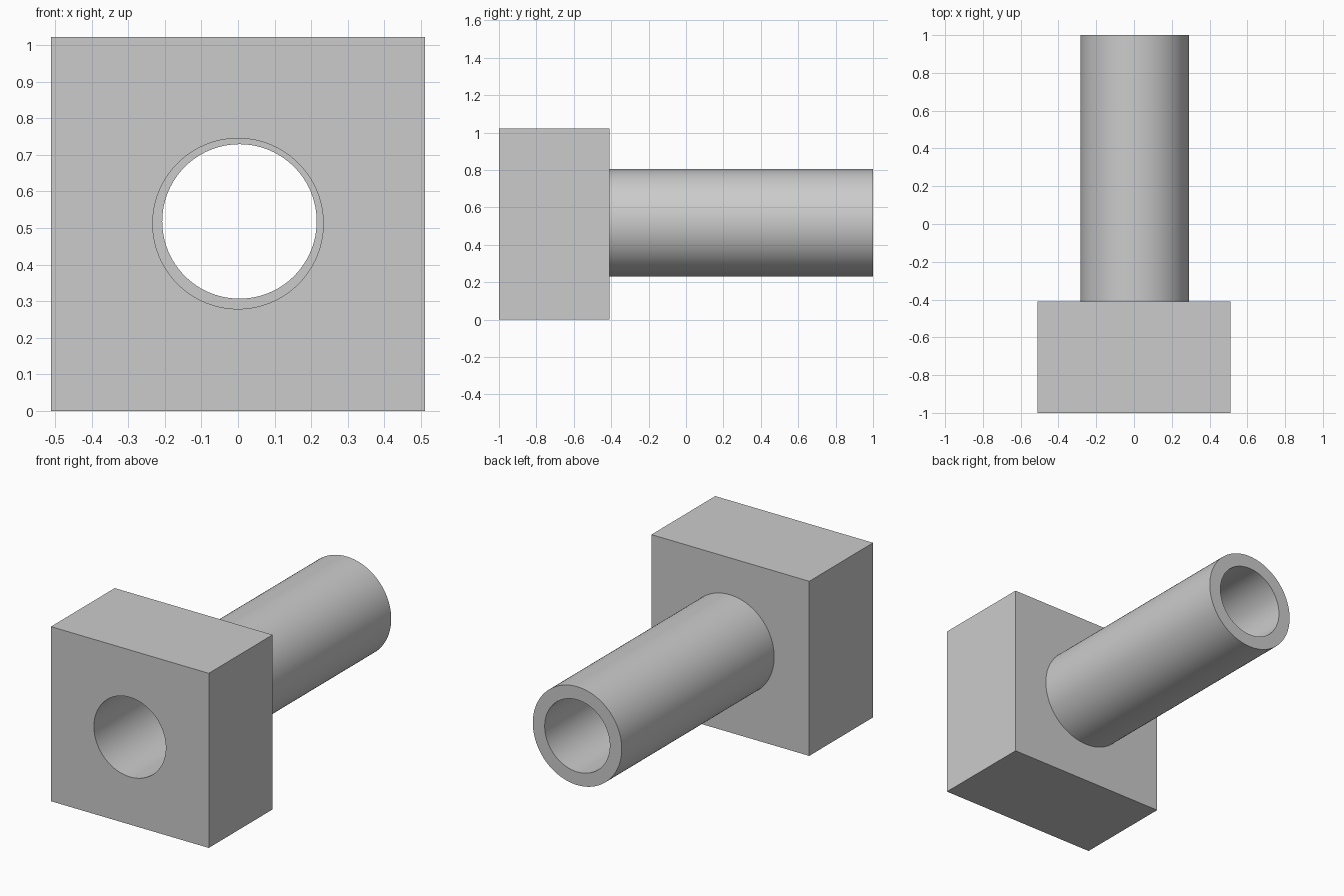
import bpy
import bmesh
from math import cos, sin, pi, radians

cube = bpy.data.objects.get("Cube")
if cube:
    bpy.data.objects.remove(cube, do_unlink=True)

grey = bpy.data.materials.new("plain grey")
grey.use_nodes = True
colour = (0.6, 0.6, 0.6, 1)
grey.diffuse_color = colour
grey.node_tree.nodes["Principled BSDF"].inputs["Base Color"].default_value = colour


def circle(cx, cz, radius, sides=96):
    return [(cx + radius * cos(2 * pi * i / sides),
             cz + radius * sin(2 * pi * i / sides)) for i in range(sides)]


def extrude_profile(name, loops, front, back):
    """Extrude an outline with holes along y, from front to back."""
    curve = bpy.data.curves.new(name, "CURVE")
    curve.dimensions = "2D"
    curve.fill_mode = "BOTH"
    curve.extrude = (back - front) / 2
    for loop in loops:
        spline = curve.splines.new("POLY")
        spline.points.add(len(loop) - 1)
        for point, (x, z) in zip(spline.points, loop):
            point.co = (x, z, 0, 1)
        spline.use_cyclic_u = True
    obj = bpy.data.objects.new(name, curve)
    bpy.context.collection.objects.link(obj)
    obj.location.y = (front + back) / 2
    obj.rotation_euler.x = radians(90)

    # Turn into a clean closed mesh
    bpy.ops.object.select_all(action="DESELECT")
    obj.select_set(True)
    bpy.context.view_layer.objects.active = obj
    bpy.ops.object.convert(target="MESH")
    obj = bpy.context.object
    bm = bmesh.new()
    bm.from_mesh(obj.data)
    bmesh.ops.remove_doubles(bm, verts=bm.verts, dist=0.0001)
    bmesh.ops.recalc_face_normals(bm, faces=bm.faces)
    bm.to_mesh(obj.data)
    bm.free()
    obj.data.materials.clear()
    obj.data.materials.append(grey)
    bpy.ops.object.shade_smooth_by_angle(angle=radians(30))
    return obj


# Square block with a round bore
half, height = 0.511, 1.022
square = [(-half, 0), (half, 0), (half, height), (-half, height)]
extrude_profile("block", [square, circle(0, 0.512, 0.233)], -1, -0.41)

# Hollow tube, set slightly off the bore's axis
extrude_profile("tube", [circle(0.004, 0.518, 0.288), circle(0.004, 0.518, 0.211)], -0.41, 1)
